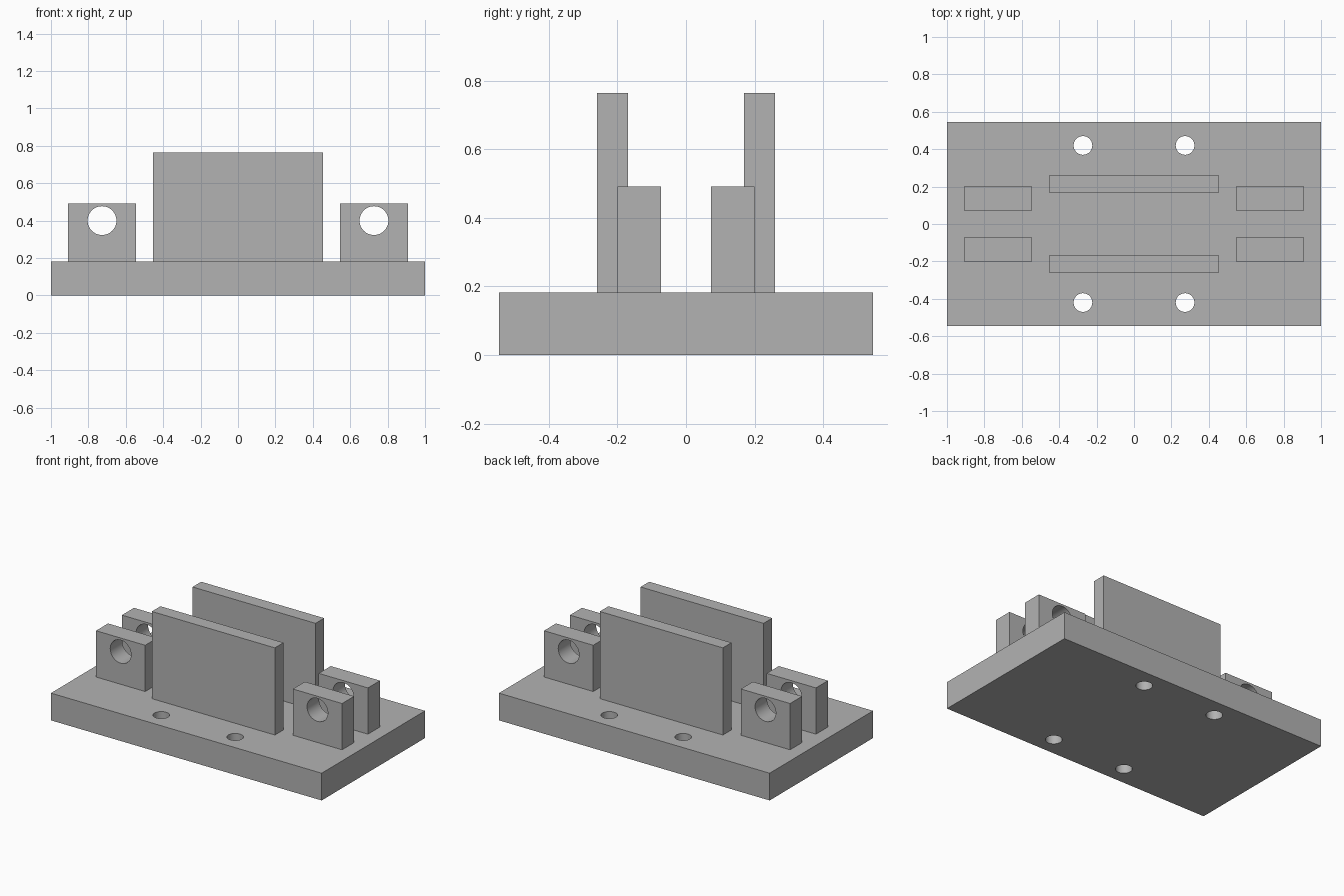
import bpy
import math

if "Cube" in bpy.data.objects:
    bpy.data.objects.remove(bpy.data.objects["Cube"])

grey = bpy.data.materials.new("plain grey")
grey.diffuse_color = (0.45, 0.45, 0.45, 1)
grey.use_nodes = True
grey.node_tree.nodes["Principled BSDF"].inputs["Base Color"].default_value = grey.diffuse_color


def box(name, x, y, z):
    """Box from (min, max) pairs."""
    bpy.ops.mesh.primitive_cube_add(
        size=1, location=[(a + b) / 2 for a, b in (x, y, z)])
    ob = bpy.context.object
    ob.name = name
    ob.scale = [b - a for a, b in (x, y, z)]
    bpy.ops.object.transform_apply(location=False, rotation=False, scale=True)
    ob.data.materials.append(grey)
    return ob


def drill(ob, centre, radius, rotation=(0, 0, 0)):
    """Cut a round through-hole and remove the cutter."""
    bpy.ops.mesh.primitive_cylinder_add(
        vertices=48, radius=radius, depth=0.5, location=centre, rotation=rotation)
    cutter = bpy.context.object
    cutter.data.materials.append(grey)
    cutter.hide_render = True
    mod = ob.modifiers.new("hole", 'BOOLEAN')
    mod.operation = 'DIFFERENCE'
    mod.solver = 'EXACT'
    mod.object = cutter
    bpy.ops.object.select_all(action='DESELECT')
    ob.select_set(True)
    bpy.context.view_layer.objects.active = ob
    bpy.ops.object.modifier_apply(modifier=mod.name)
    bpy.data.objects.remove(cutter, do_unlink=True)


def smooth(ob):
    bpy.ops.object.select_all(action='DESELECT')
    ob.select_set(True)
    bpy.context.view_layer.objects.active = ob
    bpy.ops.object.shade_smooth_by_angle(angle=math.radians(30))


def span(sign, near, far):
    return tuple(sorted((sign * near, sign * far)))


TOP = 0.182  # top of the base plate

# Base plate with four mounting holes
base = box("base_plate", (-1, 1), (-0.5455, 0.5455), (0, TOP))
for sx in (-1, 1):
    for sy in (-1, 1):
        drill(base, (sx * 0.273, sy * 0.42, TOP / 2), 0.05)
smooth(base)

for sy, side in ((-1, "front"), (1, "back")):
    # Tall upright wall
    box(side + "_wall", (-0.4545, 0.4545), span(sy, 0.169, 0.26), (TOP, 0.764))
    # Pin lugs with a cross hole
    for sx, end in ((-1, "left"), (1, "right")):
        lug = box(f"{side}_{end}_lug", span(sx, 0.5455, 0.909),
                  span(sy, 0.073, 0.2), (TOP, 0.491))
        drill(lug, (sx * 0.727, sy * 0.1365, 0.4), 0.077, (math.pi / 2, 0, 0))
        smooth(lug)
